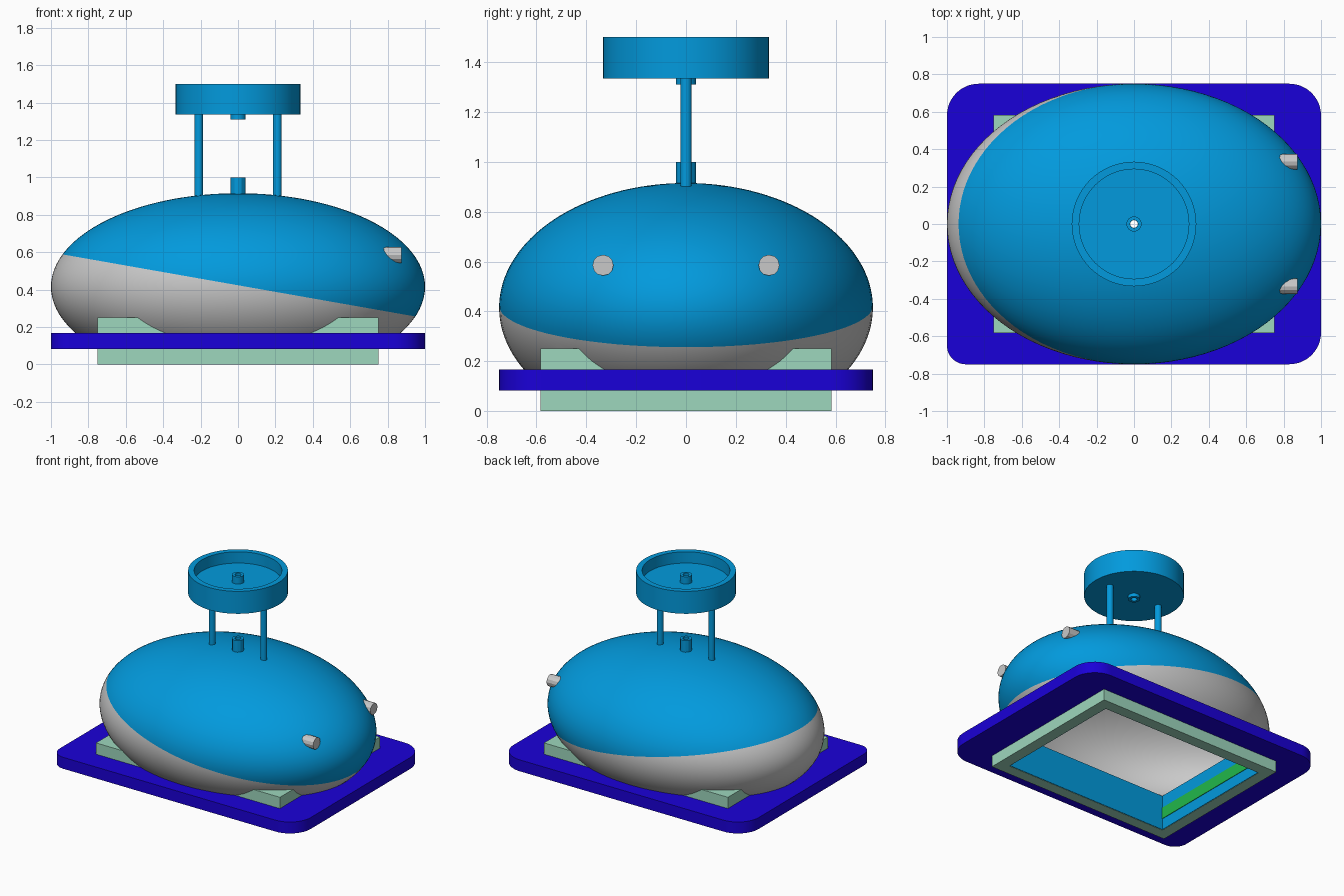
import bpy, bmesh, math
from mathutils import Matrix, Vector

cube = bpy.data.objects.get("Cube")
if cube:
    bpy.data.objects.remove(cube, do_unlink=True)


def material(name, r, g, b):
    m = bpy.data.materials.new(name)
    m.use_nodes = True
    lin = [((c / 255 + 0.055) / 1.055) ** 2.4 if c > 10 else c / 3295 for c in (r, g, b)] + [1]
    m.diffuse_color = lin
    m.node_tree.nodes["Principled BSDF"].inputs["Base Color"].default_value = lin
    return m


BLUE = material("bright blue", 2, 154, 221)
GREY = material("light grey", 201, 201, 201)
INDIGO = material("indigo", 26, 0, 216)
SAGE = material("pale sage", 157, 215, 189)
GREEN = material("leaf green", 34, 184, 74)


def finish(name, bm, *mats, smooth=True):
    bmesh.ops.recalc_face_normals(bm, faces=bm.faces)
    mesh = bpy.data.meshes.new(name)
    bm.to_mesh(mesh)
    bm.free()
    for m in mats:
        mesh.materials.append(m)
    ob = bpy.data.objects.new(name, mesh)
    bpy.context.collection.objects.link(ob)
    if smooth:
        smooth_shade(ob)
    return ob


def activate(ob):
    bpy.ops.object.select_all(action='DESELECT')
    ob.select_set(True)
    bpy.context.view_layer.objects.active = ob


def smooth_shade(ob):
    activate(ob)
    bpy.ops.object.shade_smooth_by_angle(angle=math.radians(29))


def box(name, half_x, half_y, z0, z1, mat, x=0):
    bm = bmesh.new()
    bmesh.ops.create_cube(bm, size=2, matrix=Matrix.Translation((x, 0, (z0 + z1) / 2))
                          @ Matrix.Diagonal((half_x, half_y, (z1 - z0) / 2, 1)))
    return finish(name, bm, mat, smooth=False)


def cylinder(name, radius, length, centre, mat, axis=(0, 0, 1), sides=32):
    bm = bmesh.new()
    turn = Vector((0, 0, 1)).rotation_difference(Vector(axis)).to_matrix().to_4x4()
    bmesh.ops.create_cone(bm, cap_ends=True, segments=sides, radius1=radius, radius2=radius,
                          depth=length, matrix=Matrix.Translation(centre) @ turn)
    return finish(name, bm, mat)


def ellipsoid(shrink=0):
    bm = bmesh.new()
    bmesh.ops.create_uvsphere(bm, u_segments=96, v_segments=64, radius=1,
                              matrix=Matrix.Translation((0, 0, 0.415))
                              @ Matrix.Diagonal((1 - shrink, 0.75 - shrink, 0.5 - shrink, 1)))
    return bm


def lathe(name, profile, mat, sides=96):
    # closed (radius, height) profile spun about the z axis
    bm = bmesh.new()
    vs = [bm.verts.new((r, 0, z)) for r, z in profile]
    es = [bm.edges.new((v, vs[i - 1])) for i, v in enumerate(vs)]
    bmesh.ops.spin(bm, geom=vs + es, cent=(0, 0, 0), axis=(0, 0, 1),
                   angle=math.tau, steps=sides, use_merge=True)
    bmesh.ops.remove_doubles(bm, verts=bm.verts, dist=1e-5)
    return finish(name, bm, mat)


def cut(target, cutter):
    mod = target.modifiers.new("cut", 'BOOLEAN')
    mod.operation = 'DIFFERENCE'
    mod.solver = 'EXACT'
    mod.object = cutter
    activate(target)
    bpy.ops.object.modifier_apply(modifier=mod.name)
    bpy.data.objects.remove(cutter, do_unlink=True)


# Main measurements
BASE, PLATE_TOP, FRAME_TOP, LINING_TOP = 0.083, 0.167, 0.25, 0.26
FRAME_X, FRAME_Y, WALL = 0.75, 0.583, 0.083
CAVE_X, CAVE_Y = FRAME_X - WALL, FRAME_Y - WALL
BORE = 0.021

# Hollow egg-shaped body, split outside into grey and blue by a tilted plane
bm = ellipsoid()
split, tilt = Vector((0, 0, 0.423)), Vector((0.176, 0, 1))
bmesh.ops.bisect_plane(bm, geom=bm.verts[:] + bm.edges[:] + bm.faces[:], plane_co=split, plane_no=tilt)
for f in bm.faces:
    f.material_index = int((f.calc_center_median() - split).dot(tilt) > 0)
body = finish("body", bm, GREY, BLUE)
cut(body, finish("hollow_cutter", ellipsoid(0.008), GREY))
cut(body, box("cavity_cutter", CAVE_X, CAVE_Y, -0.3, LINING_TOP, GREY))
cut(body, cylinder("bore_cutter", BORE, 1, (0, 0, 1.1), GREY))
smooth_shade(body)

# Rounded base plate, one corner tighter than the others
bm = bmesh.new()
outline = []
for i, (sx, sy, r) in enumerate([(1, 1, 0.17), (-1, 1, 0.17), (-1, -1, 0.1), (1, -1, 0.17)]):
    for k in range(13):
        a = math.pi / 2 * (i + k / 12)
        outline.append(bm.verts.new((sx * (1 - r) + r * math.cos(a),
                                     sy * (0.75 - r) + r * math.sin(a), BASE)))
face = bm.faces.new(outline)
top = bmesh.ops.extrude_face_region(bm, geom=[face])["geom"]
bmesh.ops.translate(bm, vec=(0, 0, PLATE_TOP - BASE),
                    verts=[v for v in top if isinstance(v, bmesh.types.BMVert)])
plate = finish("base_plate", bm, INDIGO)
cut(plate, box("plate_cutter", FRAME_X - 0.01, FRAME_Y - 0.01, -0.2, 0.5, INDIGO))

# Rectangular frame under the body, open through the middle
frame = box("frame", FRAME_X, FRAME_Y, 0, FRAME_TOP, SAGE)
cut(frame, box("frame_cutter", CAVE_X, CAVE_Y, -0.2, 0.5, SAGE))

# Thin blue lining of the opening, with one green stripe
lining = box("cavity_lining", CAVE_X + 0.002, CAVE_Y + 0.002, 0.002, LINING_TOP, BLUE)
cut(lining, box("lining_cutter", CAVE_X - 0.004, CAVE_Y - 0.004, -0.2, 0.5, BLUE))
box("cavity_stripe", 0.003, CAVE_Y - 0.004, BASE, PLATE_TOP, GREEN, x=-CAVE_X + 0.005)

# Pegs on the left end and rods carrying the dish
for side, peg, sign in (("left", "back", 1), ("right", "front", -1)):
    cylinder(side + "_rod", 0.023, 0.47, (sign * 0.21, 0, 1.115), BLUE)
    cylinder(peg + "_peg", 0.042, 0.125, (0.8125, sign * 0.333, 0.585), GREY,
             axis=(1, 0, 0), sides=12)

# Spout on the body, dish with a hollow nub
lathe("spout", [(BORE, 0.88), (0.04, 0.88), (0.04, 1.0), (BORE, 1.0)], BLUE, 12)
lathe("dish", [(BORE, 1.31), (0.04, 1.31), (0.04, 1.335), (0.333, 1.335), (0.333, 1.5),
               (0.293, 1.5), (0.293, 1.417), (0.04, 1.417), (0.04, 1.47), (BORE, 1.47)], BLUE)
